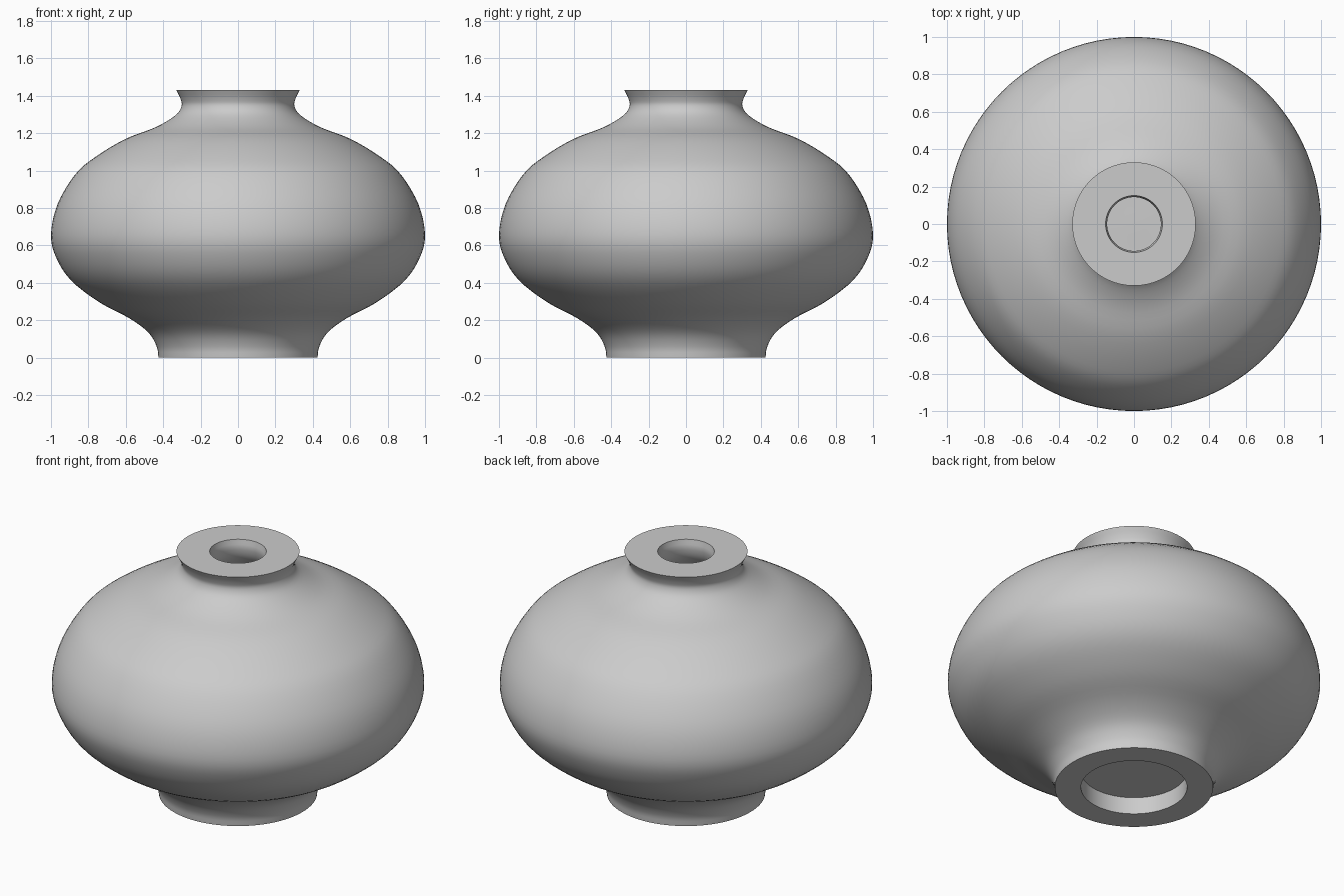
import bpy, bmesh, math
from mathutils import Vector

default = bpy.data.objects.get("Cube")
if default:
    bpy.data.objects.remove(default, do_unlink=True)

STEPS = 96

clay = bpy.data.materials.new("pale_grey_clay")
clay.use_nodes = True
clay.diffuse_color = (0.6, 0.6, 0.6, 1)
clay.node_tree.nodes["Principled BSDF"].inputs["Base Color"].default_value = (0.6, 0.6, 0.6, 1)


def smooth_curve(points, cuts=4):
    """Catmull-Rom curve through (radius, height) points."""
    p = [Vector(q) for q in points]
    p = [2 * p[0] - p[1]] + p + [2 * p[-1] - p[-2]]
    out = []
    for a, b, c, d in zip(p, p[1:], p[2:], p[3:]):
        for i in range(cuts):
            t = i / cuts
            out.append(0.5 * (2 * b + (c - a) * t + (2 * a - 5 * b + 4 * c - d) * t ** 2
                              + (3 * b - a - 3 * c + d) * t ** 3))
    return out + [p[-2]]


# Outer wall from foot to lip
outer = smooth_curve([(0.425, 0), (0.435, 0.06), (0.48, 0.135), (0.58, 0.21), (0.74, 0.295),
                      (0.89, 0.41), (0.97, 0.53), (1, 0.655), (0.965, 0.82), (0.87, 0.98),
                      (0.76, 1.075), (0.6, 1.17), (0.44, 1.232), (0.335, 1.295),
                      (0.302, 1.345), (0.308, 1.385), (0.33, 1.43)])

# Hollow inside from mouth to floor
inner = smooth_curve([(0.152, 1.43), (0.145, 1.37), (0.18, 1.29), (0.32, 1.15), (0.56, 1.02),
                      (0.75, 0.86), (0.83, 0.66), (0.77, 0.5), (0.6, 0.36), (0.4, 0.25),
                      (0.25, 0.21), (0, 0.21)])

# Recess under the foot
recess = [Vector((0, 0.1)), Vector((0.285, 0.1)), Vector((0.285, 0))]

# Revolve the closed section into the vase body
bm = bmesh.new()
ring = [bm.verts.new((v.x, 0, v.y)) for v in recess + outer + inner]
edges = [bm.edges.new(pair) for pair in zip(ring, ring[1:])]
bmesh.ops.spin(bm, geom=ring + edges, cent=(0, 0, 0), axis=(0, 0, 1),
               angle=math.tau, steps=STEPS, use_merge=False, use_duplicate=False)
bmesh.ops.remove_doubles(bm, verts=bm.verts, dist=0.0005)
bmesh.ops.recalc_face_normals(bm, faces=bm.faces)
mesh = bpy.data.meshes.new("vase_body")
bm.to_mesh(mesh)
bm.free()
mesh.materials.append(clay)

vase = bpy.data.objects.new("vase_body", mesh)
bpy.context.collection.objects.link(vase)
bpy.context.view_layer.objects.active = vase
vase.select_set(True)
bpy.ops.object.shade_smooth_by_angle(angle=math.radians(40))
